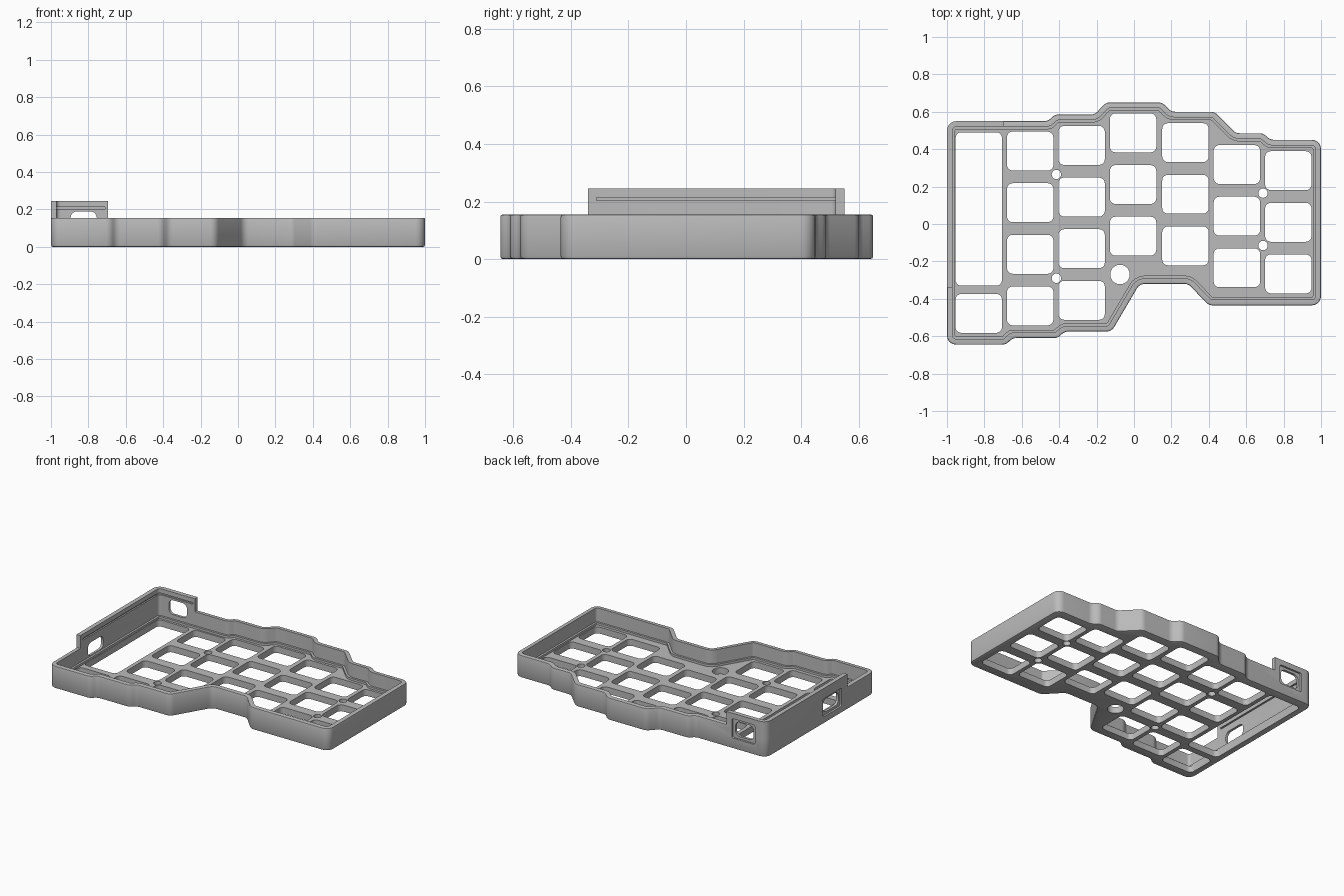
import bpy, bmesh, math
from mathutils import Vector

old = bpy.data.objects.get("Cube")
if old:
    bpy.data.objects.remove(old, do_unlink=True)

grey = bpy.data.materials.new("case grey")
grey.use_nodes = True
colour = (0.5, 0.5, 0.5, 1)
grey.diffuse_color = colour
grey.node_tree.nodes["Principled BSDF"].inputs["Base Color"].default_value = colour


def inset(poly, d):
    """Move every side of a clockwise outline inward by d."""
    out, n = [], len(poly)
    for i, p in enumerate(poly):
        a = (p - poly[i - 1]).normalized()
        b = (poly[(i + 1) % n] - p).normalized()
        na, nb = Vector((a.y, -a.x)), Vector((b.y, -b.x))
        out.append(p + (na + nb) * d / (1 + na.dot(nb)))
    return out


def rounded(poly, r, d=0.0, seg=5, closed=True):
    """Round corners with arcs; d shrinks convex and grows concave radii."""
    pts, n = [], len(poly)
    for i, p in enumerate(poly):
        if not closed and i in (0, n - 1):
            pts.append(p)
            continue
        a, b = poly[i - 1] - p, poly[(i + 1) % n] - p
        reach = 0.45 * min(a.length, b.length)
        a, b = a.normalized(), b.normalized()
        convex = (-a).cross(b) < 0
        radius = max(r - d if convex else r + d, 0.008)
        half = a.angle(b) / 2
        t = min(radius / math.tan(half), reach)
        radius = t * math.tan(half)
        mid = (a + b).normalized()
        centre = p + mid * (radius / math.sin(half))
        start, end = p + a * t - centre, p + b * t - centre
        sweep = math.atan2(start.cross(end), start.dot(end))
        for k in range(seg + 1):
            ang, (x, y) = sweep * k / seg, start
            c, s = math.cos(ang), math.sin(ang)
            pts.append(centre + Vector((x * c - y * s, x * s + y * c)))
    return pts


def loft(bm, rings):
    """Closed solid through rings of equal length given as (points, z)."""
    loops = [[bm.verts.new((p.x, p.y, z)) for p in pts] for pts, z in rings]
    n = len(loops[0])
    for lo, hi in zip(loops, loops[1:]):
        for i in range(n):
            j = (i + 1) % n
            bm.faces.new((lo[i], lo[j], hi[j], hi[i]))
    bm.faces.new(loops[0])
    bm.faces.new(loops[-1])


def prism(bm, pts, z0, z1):
    loft(bm, [(pts, z0), (pts, z1)])


def box_outline(x, y, w, h):
    return [Vector((x + sx * w / 2, y + sy * h / 2))
            for sx, sy in ((-1, -1), (-1, 1), (1, 1), (1, -1))]


def make(name, bm):
    bmesh.ops.recalc_face_normals(bm, faces=bm.faces)
    mesh = bpy.data.meshes.new(name)
    bm.to_mesh(mesh)
    bm.free()
    mesh.materials.append(grey)
    obj = bpy.data.objects.new(name, mesh)
    bpy.context.collection.objects.link(obj)
    return obj


def combine(target, tool, operation):
    """Apply one boolean and drop the helper."""
    tool.hide_render = True
    mod = target.modifiers.new("combine", "BOOLEAN")
    mod.operation, mod.object, mod.solver = operation, tool, "EXACT"
    graph = bpy.context.evaluated_depsgraph_get()
    mesh = bpy.data.meshes.new_from_object(target.evaluated_get(graph))
    target.modifiers.clear()
    target.data = mesh
    bpy.data.objects.remove(tool, do_unlink=True)


# Tray: stepped outline with rounded rims, inner ledge and floor
outline = [Vector(p) for p in (
    (-1, .55), (-.46, .55), (-.425, .585), (-.21, .585), (-.15, .65),
    (.15, .65), (.2, .6), (.43, .6), (.545, .485), (.69, .485), (.73, .45),
    (1, .45), (1, -.435), (.4, -.435), (.29, -.32), (.03, -.32),
    (-.12, -.575), (-.37, -.575), (-.41, -.61), (-.65, -.61),
    (-.685, -.645), (-1, -.645))]
profile = [(.01, 0), (.003, .003), (0, .01), (0, .147), (.002, .153),
           (.008, .155), (.03, .155), (.03, .06), (.044, .06), (.044, .045)]
bm = bmesh.new()
loft(bm, [(rounded(inset(outline, d), .05, d), z) for d, z in profile])
case = make("keyboard_case", bm)


# Raised wall around the rear corner
def corner_strip(d0, d1, y_end, x_end):
    outer = [Vector(p) for p in ((-1 + d0, y_end), (-1 + d0, .55 - d0), (x_end, .55 - d0))]
    inner = [Vector(p) for p in ((-1 + d1, y_end), (-1 + d1, .55 - d1), (x_end, .55 - d1))]
    return (rounded(outer, .05, d0, closed=False)
            + rounded(inner, .05, d1, closed=False)[::-1])


bm = bmesh.new()
prism(bm, corner_strip(0, .03, -.34, -.695), .13, .245)
combine(case, make("raised_wall", bm), "UNION")

# Key openings: column centre, top key centre, number of keys
pitch = .276
columns = [(-.83, -.478, 1), (-.555, .39, 4), (-.28, .42, 4), (-.005, .487, 3),
           (.275, .435, 3), (.55, .318, 3), (.825, .285, 3)]
bm = bmesh.new()
for x, top, count in columns:
    for row in range(count):
        prism(bm, rounded(box_outline(x, top - row * pitch, .248, .208), .03), -.1, .1)
# Long controller opening
prism(bm, rounded(box_outline(-.83, .08, .248, .82), .03), -.1, .1)
# Reset opening and screw holes
for x, y, r in [(-.075, -.27, .052), (-.415, .265, .025), (-.415, -.29, .025),
                (.69, .165, .025), (.69, -.115, .025)]:
    ring = [Vector((x + r * math.cos(k * math.tau / 32), y + r * math.sin(k * math.tau / 32)))
            for k in range(32)]
    prism(bm, ring, -.1, .1)
combine(case, make("opening_cutter", bm), "DIFFERENCE")

# Snap groove inside the raised wall
bm = bmesh.new()
prism(bm, corner_strip(.02, .035, -.31, -.71), .203, .214)
combine(case, make("groove_cutter", bm), "DIFFERENCE")


# Connector ports: shallow outer recess and rounded slot through the wall
def port_cutter(name, along, z, w, h, r, d0, d1, rear):
    bm = bmesh.new()
    prism(bm, rounded(box_outline(along, z, w, h), r), d0, d1)
    for v in bm.verts:
        a, height, depth = v.co
        v.co = (a, .55 - depth, height) if rear else (-1 + depth, a, height)
    return make(name, bm)


for along, z, w, h, rear in [(-.825, .14, .14, .1, True), (-.175, .11, .17, .09, False)]:
    combine(case, port_cutter("recess_cutter", along, z, w + .035, h + .035, .01,
                              -.05, .013, rear), "DIFFERENCE")
    combine(case, port_cutter("slot_cutter", along, z, w, h, .035,
                              -.05, .06, rear), "DIFFERENCE")

# Finish
case.data.materials.clear()
case.data.materials.append(grey)
for poly in case.data.polygons:
    poly.material_index = 0
bpy.ops.object.select_all(action="DESELECT")
case.select_set(True)
bpy.context.view_layer.objects.active = case
bpy.ops.object.shade_smooth_by_angle(angle=math.radians(30))
